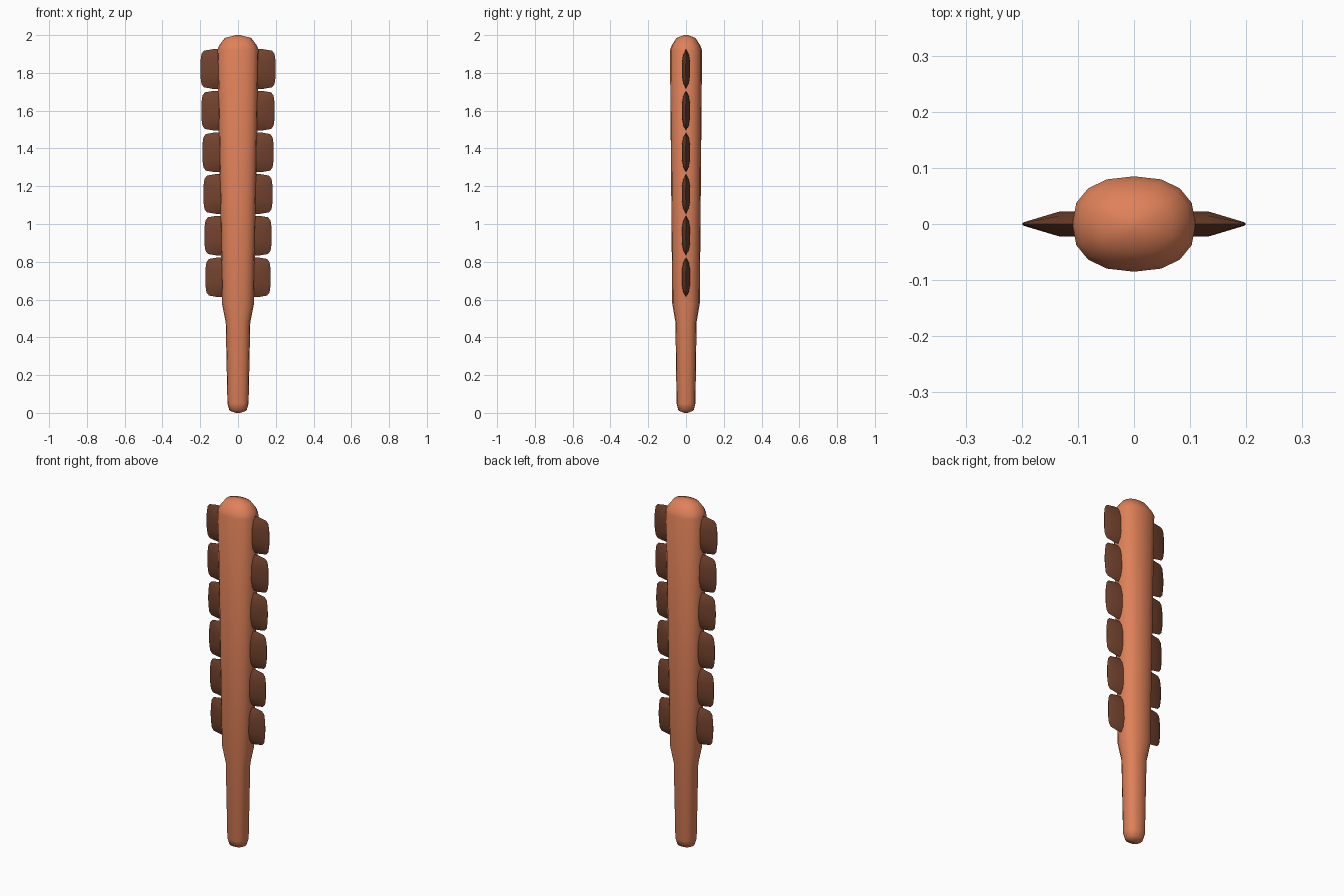
import bpy, bmesh
from math import cos, sin, pi, copysign

if "Cube" in bpy.data.objects:
    bpy.data.objects.remove(bpy.data.objects["Cube"])


def material(name, rgb):
    m = bpy.data.materials.new(name)
    m.diffuse_color = (*rgb, 1)
    m.use_nodes = True
    m.node_tree.nodes["Principled BSDF"].inputs["Base Color"].default_value = m.diffuse_color
    return m


def loft(name, rings, mat, angle):
    """Skin a list of equal-length rings, capping both ends."""
    bm = bmesh.new()
    loops = [[bm.verts.new(p) for p in ring] for ring in rings]
    n = len(loops[0])
    for a, b in zip(loops, loops[1:]):
        for i in range(n):
            j = (i + 1) % n
            bm.faces.new((a[i], a[j], b[j], b[i]))
    for loop in (loops[0], loops[-1]):
        c = bm.verts.new(sum((v.co for v in loop), loop[0].co * 0) / n)
        for i in range(n):
            bm.faces.new((loop[i], loop[(i + 1) % n], c))
    bmesh.ops.recalc_face_normals(bm, faces=bm.faces)
    me = bpy.data.meshes.new(name)
    bm.to_mesh(me)
    bm.free()
    me.materials.append(mat)
    ob = bpy.data.objects.new(name, me)
    bpy.context.collection.objects.link(ob)
    bpy.ops.object.select_all(action='DESELECT')
    ob.select_set(True)
    bpy.context.view_layer.objects.active = ob
    bpy.ops.object.shade_smooth_by_angle(angle=angle)
    return ob


def soft_ellipse(a, b, z, sides=16, power=0.85):
    """Slightly squared oval ring."""
    ring = []
    for k in range(sides):
        c, s = cos(2 * pi * k / sides), sin(2 * pi * k / sides)
        ring.append((copysign(abs(c) ** power, c) * a,
                     copysign(abs(s) ** power, s) * b, z))
    return ring


wood = material("wood", (0.74, 0.22, 0.10))
stone = material("dark_stone", (0.17, 0.055, 0.027))

# Wooden shaft: handle, shoulder, widening paddle and domed tip
profile = [(0.012, 0.010, 0.0), (0.045, 0.040, 0.012), (0.056, 0.050, 0.05),
           (0.065, 0.056, 0.48), (0.085, 0.073, 0.58), (0.110, 0.085, 1.92),
           (0.100, 0.076, 1.945), (0.070, 0.050, 1.985), (0.012, 0.010, 2.0)]
loft("club_shaft", [soft_ellipse(*p) for p in profile], wood, pi / 3)

# Edge blades: lens sections thinning outward, on both sides
for i in range(6):
    z0 = 0.718 + 0.2205 * i
    outer = 0.172 + 0.0053 * i
    for side, label in ((1, "right"), (-1, "left")):
        rings = []
        for dx, t, h in ((-0.14, 0.022, 0.105), (-0.065, 0.022, 0.105),
                         (-0.018, 0.008, 0.097), (-0.005, 0.004, 0.080),
                         (0, 0.002, 0.045)):
            half = [(0, 1), (0.65, 0.75), (1, 0.35), (1, -0.35), (0.65, -0.75), (0, -1)]
            section = half + [(-y, z) for y, z in half[-2:0:-1]]
            rings.append([(side * (outer + dx), y * t, z0 + z * h) for y, z in section])
        loft(f"edge_blade_{label}_{i + 1}", rings, stone, pi / 4)
